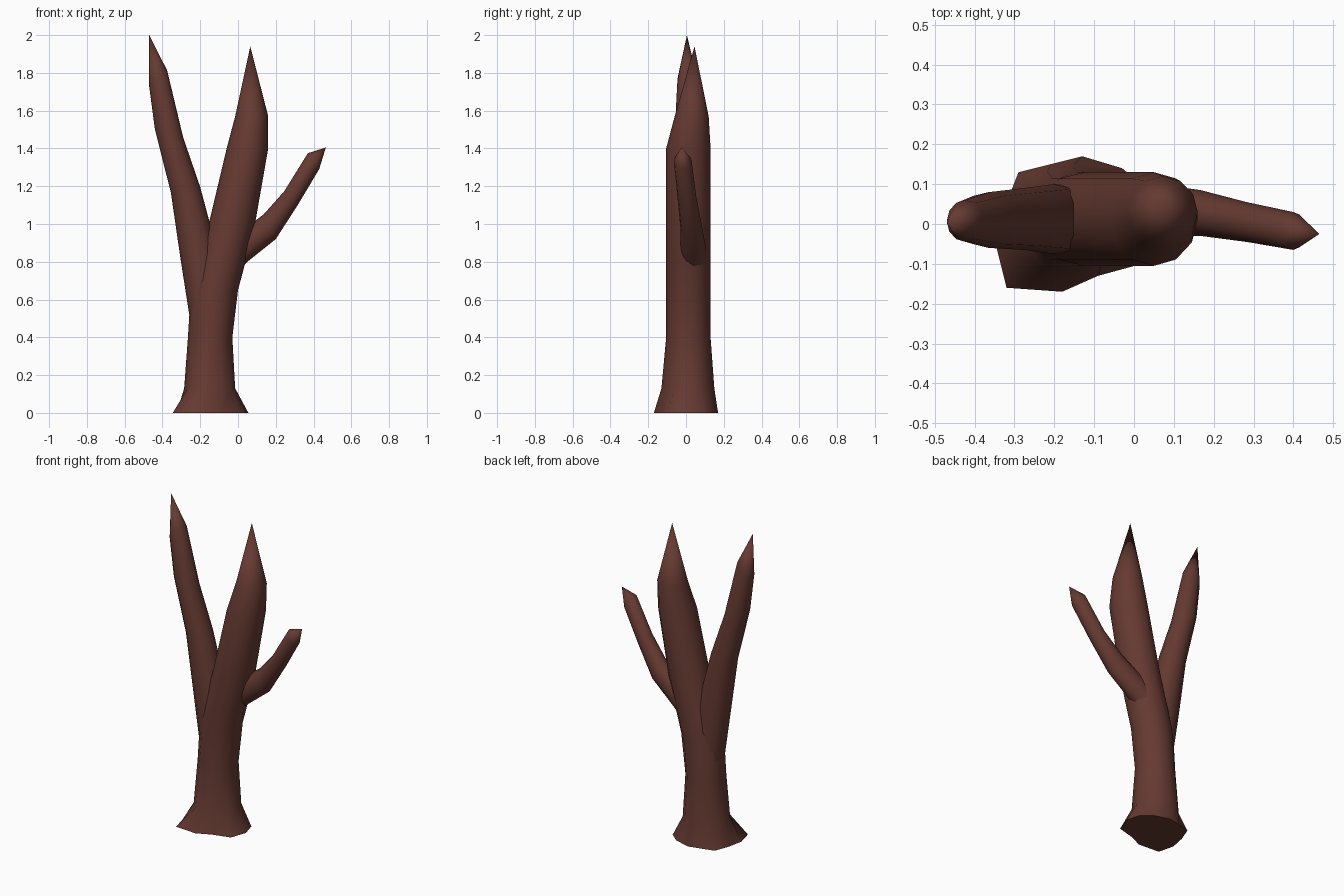
import bpy
import bmesh
import math

cube = bpy.data.objects.get("Cube")
if cube:
    bpy.data.objects.remove(cube, do_unlink=True)

SIDES = 12

bark = bpy.data.materials.new("dark_brown_bark")
bark.use_nodes = True
COLOUR = (0.13, 0.042, 0.031, 1)
bark.diffuse_color = COLOUR
bark.node_tree.nodes["Principled BSDF"].inputs["Base Color"].default_value = COLOUR


def ring(x0, x1, y0, y1, z, slope=0.0):
    """Oval cross-section from its extents, tilted along x by slope."""
    cx, cy, rx, ry = (x0 + x1) / 2, (y0 + y1) / 2, (x1 - x0) / 2, (y1 - y0) / 2
    points = []
    for i in range(SIDES):
        a = math.tau * i / SIDES
        dx = rx * math.cos(a)
        points.append((cx + dx, cy + ry * math.sin(a), z + slope * dx))
    return points


def limb(name, rings, tip):
    """Skin the rings, close the bottom and draw the top to a point."""
    bm = bmesh.new()
    loops = [[bm.verts.new(p) for p in r] for r in rings]
    for low, high in zip(loops, loops[1:]):
        for i in range(SIDES):
            j = (i + 1) % SIDES
            bm.faces.new((low[i], low[j], high[j], high[i]))
    point = bm.verts.new(tip)
    for i in range(SIDES):
        bm.faces.new((loops[-1][i], loops[-1][(i + 1) % SIDES], point))
    bm.faces.new(loops[0][::-1])
    bmesh.ops.recalc_face_normals(bm, faces=bm.faces)
    mesh = bpy.data.meshes.new(name)
    bm.to_mesh(mesh)
    bm.free()
    mesh.materials.append(bark)
    obj = bpy.data.objects.new(name, mesh)
    bpy.context.collection.objects.link(obj)
    bpy.ops.object.select_all(action="DESELECT")
    obj.select_set(True)
    bpy.context.view_layer.objects.active = obj
    bpy.ops.object.shade_smooth_by_angle(angle=math.radians(55))
    return obj


# Uneven flared foot of the trunk
foot = [(x, y, 0) for x, y in (
    (0.055, 0), (0.03, 0.09), (-0.03, 0.14), (-0.13, 0.17), (-0.21, 0.15), (-0.29, 0.13),
    (-0.325, 0.04), (-0.345, -0.06), (-0.32, -0.16), (-0.18, -0.17), (-0.09, -0.13), (0.02, -0.1))]

# Trunk running up into the thick middle limb
limb("trunk", [
    foot,
    ring(-0.285, -0.015, -0.13, 0.15, 0.13),
    ring(-0.265, -0.03, -0.105, 0.13, 0.4),
    ring(-0.25, 0.0, -0.105, 0.13, 0.65),
    ring(-0.21, 0.04, -0.105, 0.13, 0.8),
    ring(-0.155, 0.09, -0.105, 0.13, 1.0),
    ring(-0.06, 0.16, -0.105, 0.13, 1.4),
    ring(-0.015, 0.16, -0.06, 0.12, 1.57),
], (0.065, 0.045, 1.94))

# Tall limb leaning to the right-hand side
limb("right_limb", [
    ring(-0.255, -0.06, -0.08, 0.1, 0.5),
    ring(-0.305, -0.1, -0.075, 0.1, 0.82),
    ring(-0.355, -0.2, -0.065, 0.09, 1.18, 0.2),
    ring(-0.44, -0.29, -0.06, 0.08, 1.48, -0.3),
    ring(-0.47, -0.375, -0.045, 0.06, 1.77, 0.9),
], (-0.47, 0.005, 2.0))

# Thin side branch
limb("left_branch", [
    ring(-0.07, -0.01, -0.03, 0.11, 0.81, -2.2),
    ring(0.0, 0.05, -0.03, 0.105, 0.875, -3.0),
    ring(0.135, 0.2, -0.03, 0.085, 0.985, -2.0),
    ring(0.245, 0.32, -0.045, 0.055, 1.14, -0.9),
    ring(0.37, 0.43, -0.065, 0.03, 1.333, -1.4),
], (0.465, -0.025, 1.405))
